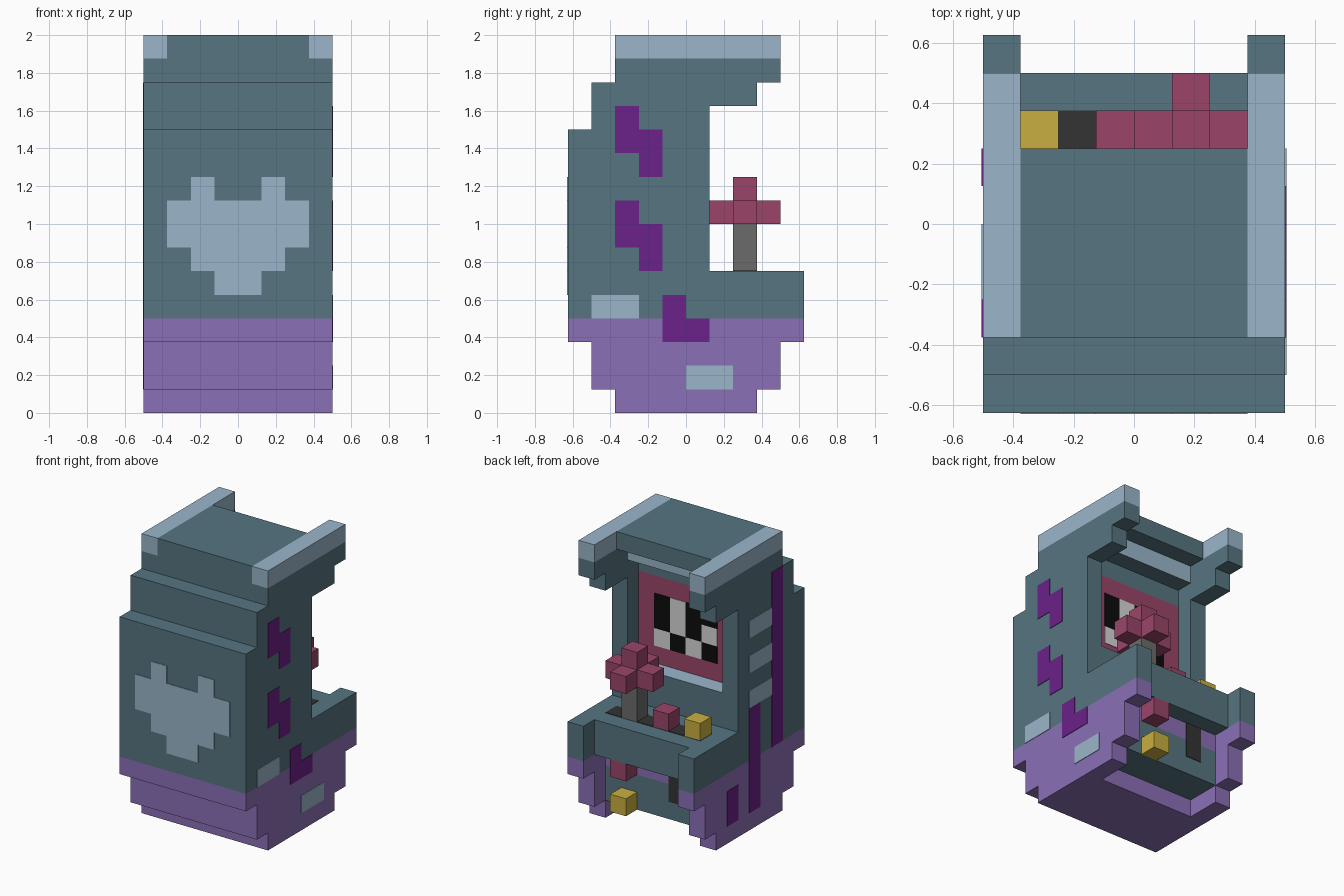
import bpy, bmesh

if "Cube" in bpy.data.objects:
    bpy.data.objects.remove(bpy.data.objects["Cube"])

U = 0.125   # one block
T = 0.004   # thickness of painted plates


def make_mat(name, r, g, b):
    m = bpy.data.materials.new(name)
    lin = [((c / 255 + 0.055) / 1.055) ** 2.4 if c > 10 else c / 255 / 12.92 for c in (r, g, b)]
    m.diffuse_color = (*lin, 1)
    m.use_nodes = True
    m.node_tree.nodes["Principled BSDF"].inputs["Base Color"].default_value = m.diffuse_color
    return m


TEAL = make_mat("teal", 86, 117, 128)
LIGHT = make_mat("pale_blue", 155, 182, 202)
PURPLE = make_mat("purple", 139, 112, 183)
VIOLET = make_mat("dark_violet", 107, 33, 136)
PINK = make_mat("rose", 155, 69, 105)
GREY = make_mat("grey", 107, 107, 107)
CHAR = make_mat("charcoal", 51, 51, 51)
BLACK = make_mat("black", 12, 12, 12)
WHITE = make_mat("off_white", 214, 214, 214)
YELLOW = make_mat("yellow", 202, 175, 65)


def finish(name, bm, mats):
    bmesh.ops.recalc_face_normals(bm, faces=bm.faces)
    me = bpy.data.meshes.new(name)
    bm.to_mesh(me)
    bm.free()
    for m in mats:
        me.materials.append(m)
    ob = bpy.data.objects.new(name, me)
    bpy.context.collection.objects.link(ob)
    return ob


def extrude_x(name, profile, x0, x1, mats, rule=None):
    """Extrude a (y, z) profile along x; rule gives a material index per face."""
    bm = bmesh.new()
    face = bm.faces.new([bm.verts.new((x0, y, z)) for y, z in profile])
    geo = bmesh.ops.extrude_face_region(bm, geom=[face])["geom"]
    bmesh.ops.translate(bm, vec=(x1 - x0, 0, 0),
                        verts=[v for v in geo if isinstance(v, bmesh.types.BMVert)])
    bmesh.ops.recalc_face_normals(bm, faces=bm.faces)
    if rule:
        for f in bm.faces:
            c = f.calc_center_bounds()
            f.material_index = rule(c.y, c.z, f.normal)
    return finish(name, bm, mats)


def boxes(name, mat, *spans):
    """One object of boxes, each given as (x0, x1, y0, y1, z0, z1)."""
    bm = bmesh.new()
    for x0, x1, y0, y1, z0, z1 in spans:
        vs = bmesh.ops.create_cube(bm, size=1)["verts"]
        for v in vs:
            v.co = (x1 if v.co.x > 0 else x0, y1 if v.co.y > 0 else y0, z1 if v.co.z > 0 else z0)
    return finish(name, bm, [mat])


# Side panels: purple foot, teal middle, pale cap
foot = [(-.375, 0), (.375, 0), (.375, .125), (.5, .125), (.5, .375), (.625, .375),
        (.625, .5), (-.625, .5), (-.625, .375), (-.5, .375), (-.5, .125), (-.375, .125)]
middle = [(-.625, .5), (.625, .5), (.625, .75), (.125, .75), (.125, 1.625), (.375, 1.625),
          (.375, 1.75), (.5, 1.75), (.5, 1.875), (-.375, 1.875), (-.375, 1.75),
          (-.5, 1.75), (-.5, 1.5), (-.625, 1.5)]
cap = [(-.375, 1.875), (.5, 1.875), (.5, 2), (-.375, 2)]
for side, x0, x1 in (("right", .375, .5), ("left", -.5, -.375)):
    extrude_x(side + "_foot_panel", foot, x0, x1, [PURPLE])
    extrude_x(side + "_side_panel", middle, x0, x1, [TEAL])
    extrude_x(side + "_roof_cap", cap, x0, x1, [LIGHT])

# Cabinet core between the panels: shelf, screen recess, roof and stepped rear
core = [(-.375, 0), (.125, 0), (.125, .125), (.375, .125), (.375, .375), (.375, .5), (.5, .5),
        (.5, .75), (.125, .75), (.125, 1), (0, 1), (0, 1.625), (0, 1.75), (.125, 1.75),
        (.125, 1.875), (.25, 1.875), (.25, 2), (-.375, 2), (-.375, 1.75), (-.5, 1.75),
        (-.5, 1.5), (-.625, 1.5), (-.625, .5), (-.625, .375), (-.5, .375), (-.5, .125),
        (-.375, .125)]


def core_colour(y, z, n):
    if abs(n.x) > .5:
        return 0
    if n.y > .5 and abs(y) < .01 and 1 < z < 1.6:
        return 3                                    # screen
    if (n.y > .5 and 1.75 < z < 1.875) or (n.z > .5 and abs(z - 1) < .01):
        return 2                                    # trim over and under the screen
    if z < .5 and (y < .13 or z > .375) and abs(z - .5) > .01:
        return 1                                    # purple base
    return 0


extrude_x("cabinet_core", core, -.375, .375, [TEAL, PURPLE, LIGHT, PINK], core_colour)

# Screen pixels, listed from +x to -x, top row first
dark, bright = [], []
for r, row in enumerate(("BWBB", "BWBW", "WBWB")):
    for c, ch in enumerate(row):
        x, z = .25 - c * U, 1.5 - r * U
        (dark if ch == "B" else bright).append((x - U, x, -T, T, z - U, z))
boxes("screen_dark_pixels", BLACK, *dark)
boxes("screen_bright_pixels", WHITE, *bright)

# Control shelf: dark slot, joystick and buttons
boxes("shelf_slot", CHAR, (-.375, .375, .25, .375, .75 - T, .75 + T))
boxes("joystick_stalk", GREY, (.125, .25, .25, .375, .75, 1))
boxes("joystick_knob", PINK, (0, .375, .25, .375, 1, 1.125), (.125, .25, .125, .25, 1, 1.125),
      (.125, .25, .375, .5, 1, 1.125), (.125, .25, .25, .375, 1.125, 1.25))
boxes("rose_button", PINK, (-.125, 0, .25, .375, .75, .875))
boxes("yellow_button", YELLOW, (-.375, -.25, .25, .375, .75, .875))

# Coin area below the shelf
boxes("lower_rose_button", PINK, (.125, .25, .375, .5, .375, .5))
boxes("lower_yellow_button", YELLOW, (.125, .25, .375, .5, .125, .25))
boxes("coin_slot", CHAR, (-.25, -.125, .375 - T, .375 + T, .25, .5))

# Emblem on the -y wall, as rows of (x0, x1, z0, z1)
rows = [(-.125, .125, .625, .75), (-.25, .25, .75, .875), (-.375, .375, .875, 1.125),
        (-.25, -.125, 1.125, 1.25), (.125, .25, 1.125, 1.25)]
boxes("wall_emblem", LIGHT, *[(a, b, -.625 - T, -.625 + T, c, d) for a, b, c, d in rows])


# Painted marks on the sides, as (y0, y1, z0, z1)
def marks(name, mat, x, spans):
    boxes(name, mat, *[(x - T, x + T, *s) for s in spans])


marks("right_violet_marks", VIOLET, .5, [
    (-.375, -.25, 1.375, 1.625), (-.25, -.125, 1.25, 1.5),
    (-.375, -.25, .875, 1.125), (-.25, -.125, .75, 1),
    (-.125, 0, .375, .625), (0, .125, .375, .5)])
marks("right_pale_marks", LIGHT, .5, [(-.5, -.25, .5, .625), (0, .25, .125, .25)])
marks("left_violet_stripes", VIOLET, -.5, [
    (-.375, -.25, .5, 1.75), (-.125, 0, .125, .875), (.125, .25, .125, .375)])
marks("left_pale_marks", LIGHT, -.5, [(-.25, 0, z, z + U) for z in (.875, 1.125, 1.375)])
